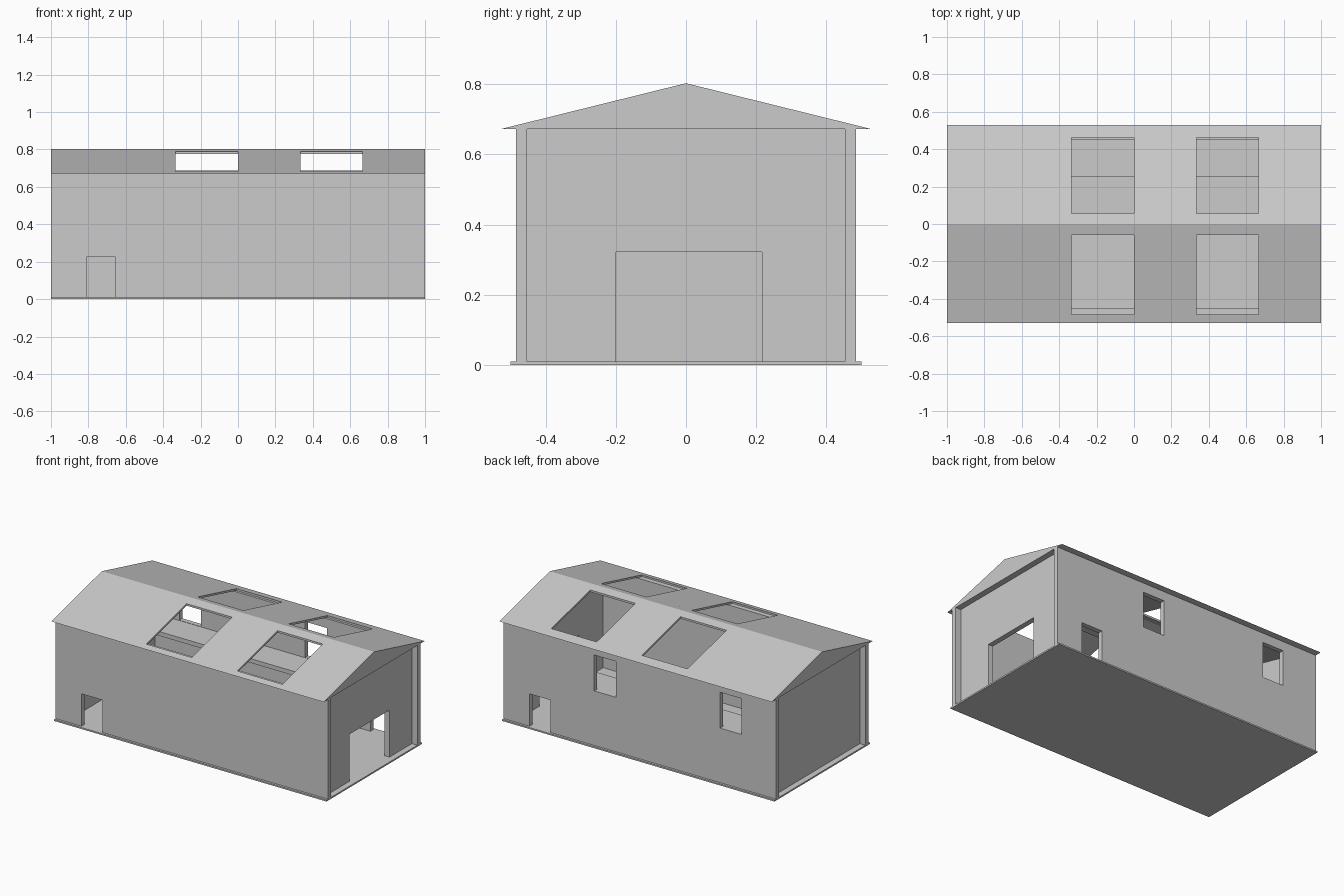
import bpy

if "Cube" in bpy.data.objects:
    bpy.data.objects.remove(bpy.data.objects["Cube"])

RIDGE, EAVE_Y, EAVE_Z = 0.803, 0.53, 0.672
FLOOR = 0.01


def mesh_obj(name, verts, faces):
    me = bpy.data.meshes.new(name)
    me.from_pydata(verts, [], faces)
    ob = bpy.data.objects.new(name, me)
    bpy.context.collection.objects.link(ob)
    return ob


def box(name, x, y, z):
    v = [(a, b, c) for c in z for a, b in
         ((x[0], y[0]), (x[1], y[0]), (x[1], y[1]), (x[0], y[1]))]
    f = [(3, 2, 1, 0), (4, 5, 6, 7), (0, 1, 5, 4),
         (1, 2, 6, 5), (2, 3, 7, 6), (3, 0, 4, 7)]
    return mesh_obj(name, v, f)


def gable(name, x, half, base, top):
    # triangular prism running along x
    v = [(a, b, c) for a in (-x, x) for b, c in ((-half, base), (half, base), (0, top))]
    f = [(0, 2, 1), (3, 4, 5), (0, 1, 4, 3), (1, 2, 5, 4), (2, 0, 3, 5)]
    return mesh_obj(name, v, f)


def cut(target, cutters):
    for c in cutters:
        c.hide_render = True
        m = target.modifiers.new("opening", 'BOOLEAN')
        m.operation, m.solver, m.object = 'DIFFERENCE', 'EXACT', c
        bpy.context.view_layer.objects.active = target
        bpy.ops.object.modifier_apply(modifier=m.name)
        bpy.data.objects.remove(c)


# ground slab
box("base_slab", (-1, 1), (-0.5, 0.5), (0, FLOOR))

# long side walls
front = box("front_wall", (-1, 1), (-0.485, -0.453), (FLOOR, EAVE_Z))
back = box("back_wall", (-1, 1), (0.453, 0.485), (FLOOR, EAVE_Z))
cut(front, [box("front_door_cut", (-0.81, -0.655), (-0.6, -0.4), (-0.1, 0.225))])
cut(back, [box("back_door_cut", (0.655, 0.81), (0.4, 0.6), (-0.1, 0.225)),
           box("window_cut_a", (0.175, 0.335), (0.4, 0.6), (0.372, 0.61)),
           box("window_cut_b", (-0.747, -0.59), (0.4, 0.6), (0.372, 0.61))])

# recessed end walls, the right one with a wide doorway
box("left_end_wall", (-0.96, -0.925), (-0.453, 0.453), (FLOOR, EAVE_Z))
right = box("right_end_wall", (0.925, 0.96), (-0.453, 0.453), (FLOOR, EAVE_Z))
cut(right, [box("gate_cut", (0.8, 1.1), (-0.2, 0.217), (-0.1, 0.322))])

# upper floor along the back
box("upper_floor", (-0.925, 0.925), (0.255, 0.453), (0.342, 0.37))

# hollow gable roof with four skylights
roof = gable("roof", 1, EAVE_Y, EAVE_Z, RIDGE)
slope = (RIDGE - EAVE_Z) / EAVE_Y
top = RIDGE - 0.013
cutters = [gable("attic_cut", 0.925, (top - 0.6) / slope, 0.6, top)]
for x in ((-0.335, 0), (0.333, 0.665)):
    for y in ((-0.485, -0.06), (0.055, 0.462)):
        cutters.append(box("skylight_cut", x, y, (0.6, 0.9)))
cut(roof, cutters)
